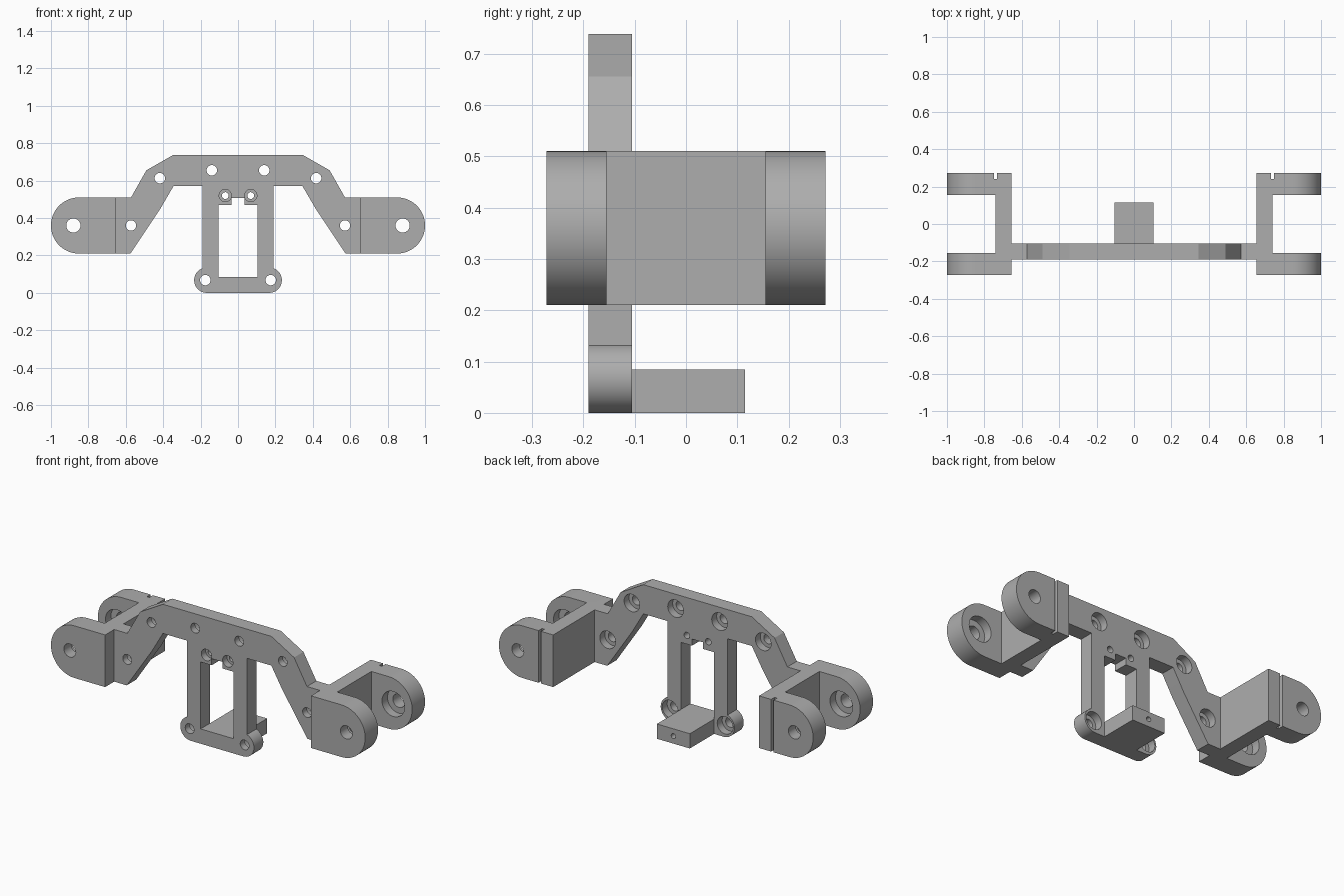
import bpy, bmesh
from math import cos, sin, radians, tau

if "Cube" in bpy.data.objects:
    bpy.data.objects.remove(bpy.data.objects["Cube"])

grey = bpy.data.materials.new("plain grey")
grey.use_nodes = True
grey.diffuse_color = (0.42, 0.42, 0.42, 1)
grey.node_tree.nodes["Principled BSDF"].inputs["Base Color"].default_value = (0.42, 0.42, 0.42, 1)

FRONT, BACK = -0.19, -0.105   # plate faces


def arc(cx, cz, r, start, end, n):
    """Points on an arc, angles in degrees."""
    angles = [radians(start + (end - start) * i / n) for i in range(n + 1)]
    return [(cx + r * cos(a), cz + r * sin(a)) for a in angles]


def loft(name, rings):
    """Closed solid through rings of equal point count."""
    bm = bmesh.new()
    loops = [[bm.verts.new(p) for p in ring] for ring in rings]
    for a, b in zip(loops, loops[1:]):
        for i in range(len(a)):
            j = (i + 1) % len(a)
            bm.faces.new((a[i], a[j], b[j], b[i]))
    bm.faces.new(loops[0])
    bm.faces.new(loops[-1])
    bmesh.ops.recalc_face_normals(bm, faces=bm.faces)
    mesh = bpy.data.meshes.new(name)
    bm.to_mesh(mesh)
    bm.free()
    mesh.materials.append(grey)
    obj = bpy.data.objects.new(name, mesh)
    bpy.context.collection.objects.link(obj)
    return obj


def prism(name, outline, y0, y1):
    """Extrude an x-z outline along y."""
    return loft(name, [[(x, y, z) for x, z in outline] for y in (y0, y1)])


def box(name, x0, x1, y0, y1, z0, z1):
    return prism(name, [(x0, z0), (x1, z0), (x1, z1), (x0, z1)], y0, y1)


def bore(x, z, steps):
    """Stepped round cutter along y, steps are (y, radius)."""
    return loft("bore_cutter", [[(x + r * cos(tau * i / 32), y, z + r * sin(tau * i / 32))
                                 for i in range(32)] for y, r in steps])


def combine(obj, other, operation="DIFFERENCE"):
    mod = obj.modifiers.new("combine", "BOOLEAN")
    mod.operation, mod.solver, mod.object = operation, "EXACT", other
    bpy.context.view_layer.objects.active = obj
    bpy.ops.object.modifier_apply(modifier=mod.name)
    bpy.data.objects.remove(other)


def mirrored(half):
    return half + [(-x, z) for x, z in reversed(half)]


# Main plate: arched beam, two legs and rounded feet
half = [(0.345, 0.738), (0.49, 0.655), (0.572, 0.51), (0.66, 0.51), (0.66, 0.21),
        (0.575, 0.21), (0.415, 0.45), (0.345, 0.57), (0.19, 0.57)]
half += arc(0.167, 0.0675, 0.0675, 70, -90, 28)
plate = prism("main_plate", mirrored(half), FRONT, BACK)

# Window between the legs, with two screw tabs at its top
window = mirrored([(0.035, 0.508), (0.035, 0.47), (0.105, 0.47), (0.105, 0.085)])
combine(plate, prism("window_cutter", window, FRONT - 0.1, BACK + 0.1))

# Rear shelf
shelf = box("rear_shelf", -0.105, 0.105, BACK - 0.02, 0.115, 0, 0.085)
combine(plate, shelf, "UNION")
combine(plate, bore(0, 0.043, [(0.0, 0.014), (0.2, 0.014)]))

for side in (-1, 1):
    # Screw holes, recessed from the back
    for x, z in [(0.14, 0.655), (0.418, 0.613), (0.572, 0.36), (0.175, 0.068)]:
        combine(plate, bore(side * x, z, [(FRONT - 0.05, 0.028), (-0.15, 0.028),
                                          (-0.15, 0.05), (BACK + 0.05, 0.05)]))
    # Tab holes, recessed from the front
    combine(plate, bore(side * 0.068, 0.52, [(FRONT - 0.05, 0.033), (-0.15, 0.033),
                                             (-0.15, 0.018), (BACK + 0.05, 0.018)]))

# Forked end brackets
for side, label in ((1, "left"), (-1, "right")):
    outline = [(0.655, 0.21)] + arc(0.85, 0.36, 0.15, -90, 90, 40) + [(0.655, 0.51)]
    bracket = prism(label + "_bracket", [(side * x, z) for x, z in outline], -0.272, 0.272)
    # Gap between the ears
    x0, x1 = sorted((side * 0.74, side * 1.1))
    combine(bracket, box("gap_cutter", x0, x1, -0.155, 0.155, 0.1, 0.6))
    # Pivot holes, recessed on the inner faces
    combine(bracket, bore(side * 0.88, 0.36, [(-0.35, 0.038), (-0.205, 0.038), (-0.205, 0.072),
                                              (0.205, 0.072), (0.205, 0.038), (0.35, 0.038)]))
    # Thin slot on the back
    x0, x1 = sorted((side * 0.732, side * 0.748))
    combine(bracket, box("slot_cutter", x0, x1, 0.24, 0.35, 0.1, 0.6))
    combine(plate, bracket, "UNION")

# Smooth rounds, sharp edges
plate.name = "hinge_bracket_frame"
bpy.ops.object.select_all(action="DESELECT")
plate.select_set(True)
bpy.context.view_layer.objects.active = plate
bpy.ops.object.shade_smooth_by_angle(angle=radians(25))
